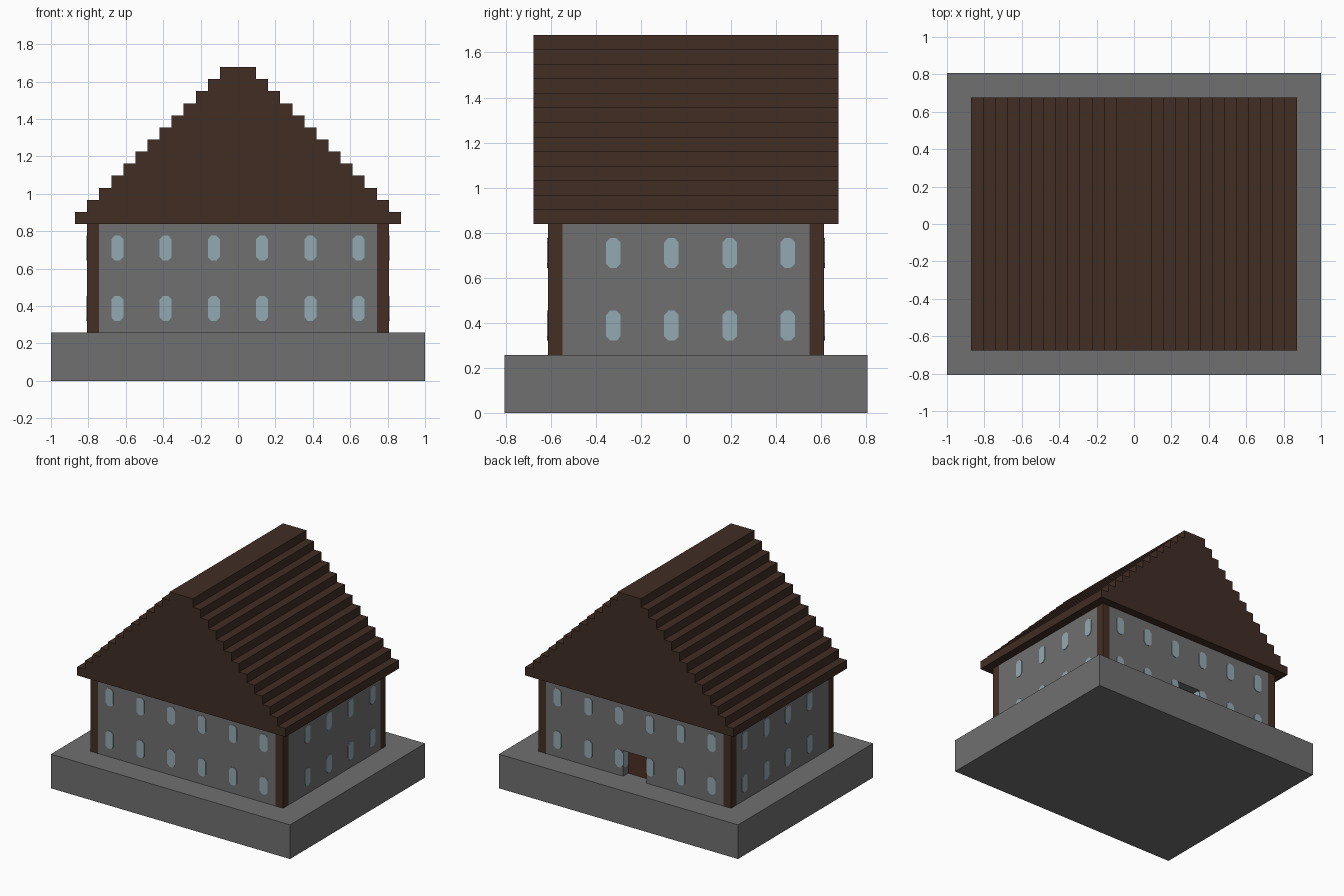
import bpy
import bmesh
from mathutils import Vector

U = 2 / 31  # one block of the building grid

cube = bpy.data.objects.get("Cube")
if cube:
    bpy.data.objects.remove(cube, do_unlink=True)


def material(name, color):
    m = bpy.data.materials.new(name)
    m.use_nodes = True
    rgba = (*color, 1)
    m.diffuse_color = rgba
    m.node_tree.nodes["Principled BSDF"].inputs["Base Color"].default_value = rgba
    return m


stone = material("grey stone", (0.162, 0.162, 0.166))
roof_wood = material("dark roof wood", (0.052, 0.026, 0.017))
post_wood = material("post wood", (0.058, 0.028, 0.016))
door_wood = material("door wood", (0.075, 0.030, 0.018))
glass = material("pale blue glass", (0.296, 0.402, 0.445))


def prism(name, outline, origin, across, up, depth, mat):
    """Extrude a flat outline, given in blocks, along across x up."""
    across, up, origin = Vector(across), Vector(up), Vector(origin)
    out = across.cross(up)
    bm = bmesh.new()
    face = bm.faces.new([bm.verts.new((origin + across * a + up * b) * U)
                         for a, b in outline])
    grown = bmesh.ops.extrude_face_region(bm, geom=[face])
    verts = [v for v in grown["geom"] if isinstance(v, bmesh.types.BMVert)]
    bmesh.ops.translate(bm, verts=verts, vec=out * depth * U)
    bmesh.ops.recalc_face_normals(bm, faces=bm.faces)
    mesh = bpy.data.meshes.new(name)
    bm.to_mesh(mesh)
    bm.free()
    mesh.materials.append(mat)
    obj = bpy.data.objects.new(name, mesh)
    bpy.context.collection.objects.link(obj)
    return obj


def box(name, x, y, z, mat):
    outline = [(x[0], y[0]), (x[1], y[0]), (x[1], y[1]), (x[0], y[1])]
    return prism(name, outline, (0, 0, z[0]), (1, 0, 0), (0, 1, 0), z[1] - z[0], mat)


# Block levels and half sizes
FLOOR, EAVES = 4, 13
HX, HY = 12.5, 9.5

# Foundation and wall core
box("foundation", (-15.5, 15.5), (-12.5, 12.5), (0, FLOOR), stone)
box("wall_core", (-HX, HX), (1 - HY, HY - 1), (FLOOR, EAVES), stone)
box("front_wall", (1 - HX, HX - 1), (-HY, 1 - HY), (FLOOR, EAVES), stone)

# Back wall with a notch for the doorway
w, d, top = HX - 1, 1.5, FLOOR + 3
notched = [(-w, FLOOR), (-d, FLOOR), (-d, top), (d, top), (d, FLOOR),
           (w, FLOOR), (w, EAVES), (-w, EAVES)]
prism("back_wall", notched, (0, HY - 1, 0), (-1, 0, 0), (0, 0, 1), 1, stone)
box("back_door", (-d, d), (HY - 1, HY - 0.95), (FLOOR, top), door_wood)

# Corner posts
for sx in (-1, 1):
    for sy in (-1, 1):
        side = "left" if sx > 0 else "right"
        end = "back" if sy > 0 else "front"
        box(f"{end}_{side}_post", sorted((sx * HX, sx * (HX - 1))),
            sorted((sy * HY, sy * (HY - 1))), (FLOOR, EAVES), post_wood)

# Stepped gable roof, one step per block
steps = []
for i in range(13):
    steps += [(13.5 - i, EAVES + i), (13.5 - i, EAVES + i + 1)]
roof_outline = steps + [(-a, b) for a, b in reversed(steps)]
prism("stepped_roof", roof_outline, (0, 10.5, 0), (1, 0, 0), (0, 0, 1), 21, roof_wood)

# Windows: upright panes with clipped corners
a, b, c = 0.52, 1.03, 0.3
pane = [(-a, c - b), (c - a, -b), (a - c, -b), (a, c - b),
        (a, b - c), (a - c, b), (c - a, b), (-a, b - c)]
pane = [(max(-0.5, min(0.5, p)), q) for p, q in pane]
for row, z in (("lower", 6), ("upper", 11)):
    for n, x in enumerate(range(-10, 11, 4)):
        prism(f"front_{row}_window_{n}", pane, (x, -HY, z),
              (1, 0, 0), (0, 0, 1), 0.05, glass)
        prism(f"back_{row}_window_{n}", pane, (x, HY, z),
              (-1, 0, 0), (0, 0, 1), 0.05, glass)
    for n, y in enumerate(range(-5, 8, 4)):
        prism(f"left_{row}_window_{n}", pane, (HX, y, z),
              (0, 1, 0), (0, 0, 1), 0.05, glass)
        prism(f"right_{row}_window_{n}", pane, (-HX, y, z),
              (0, -1, 0), (0, 0, 1), 0.05, glass)

# Glass showing on both sides of the doorway
for side, s in (("left", 1), ("right", -1)):
    prism(f"doorway_{side}_glass", pane, (s * d, HY - 0.5, 6),
          (0, -s, 0), (0, 0, 1), 0.05, glass)
